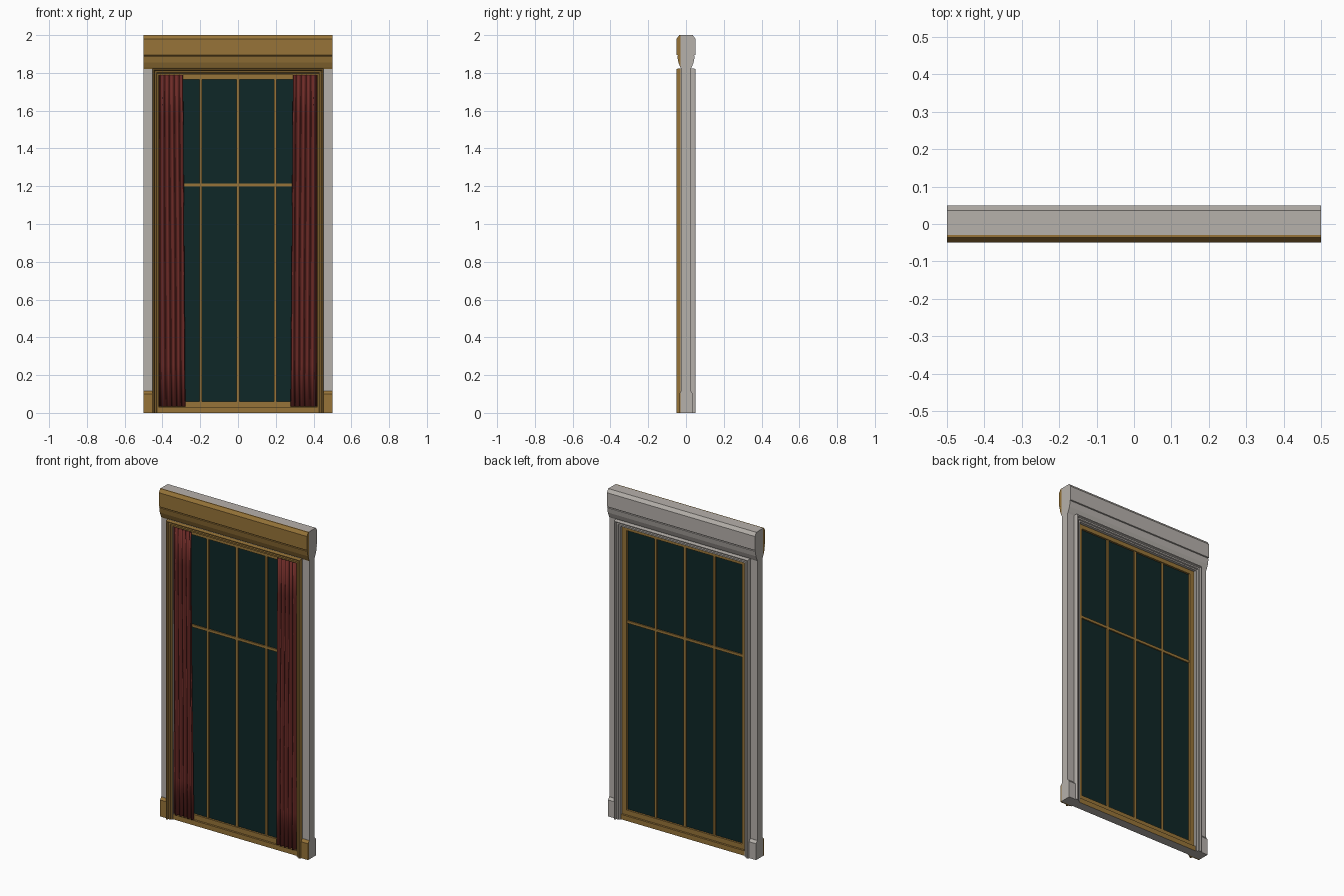
import bpy, bmesh, math
from mathutils import Vector

cube = bpy.data.objects.get("Cube")
if cube:
    bpy.data.objects.remove(cube, do_unlink=True)


def material(name, rgb):
    m = bpy.data.materials.new(name)
    m.use_nodes = True
    m.diffuse_color = (*rgb, 1)
    bsdf = next(n for n in m.node_tree.nodes if n.type == 'BSDF_PRINCIPLED')
    bsdf.inputs["Base Color"].default_value = (*rgb, 1)
    return m


WOOD = material("ochre wood", (0.31, 0.175, 0.04))
STONE = material("pale grey", (0.47, 0.44, 0.41))
GLASS = material("dark teal glass", (0.0045, 0.02, 0.02))
CLOTH = material("dark red cloth", (0.16, 0.025, 0.021))

SPLIT = -0.03  # everything in front of this depth is wood


def finish(name, bm, *mats):
    bmesh.ops.recalc_face_normals(bm, faces=bm.faces)
    me = bpy.data.meshes.new(name)
    bm.to_mesh(me)
    bm.free()
    for m in mats:
        me.materials.append(m)
    ob = bpy.data.objects.new(name, me)
    bpy.context.collection.objects.link(ob)
    return ob


def finish_two_tone(name, bm):
    """Wood on the front side, grey on the rest."""
    bmesh.ops.bisect_plane(bm, geom=bm.verts[:] + bm.edges[:] + bm.faces[:],
                           plane_co=(0, SPLIT, 0), plane_no=(0, 1, 0))
    bmesh.ops.recalc_face_normals(bm, faces=bm.faces)
    for f in bm.faces:
        y = f.calc_center_median().y
        front = y < SPLIT or (y < 0 and f.normal.y < -0.3)
        f.material_index = 0 if front else 1
    return finish(name, bm, WOOD, STONE)


def sweep(rings):
    """Join rings of points into a capped solid."""
    bm = bmesh.new()
    vs = [[bm.verts.new(p) for p in ring] for ring in rings]
    n = len(vs[0])
    for a, b in zip(vs, vs[1:]):
        for i in range(n):
            j = (i + 1) % n
            bm.faces.new((a[i], a[j], b[j], b[i]))
    bm.faces.new(vs[0])
    bm.faces.new(vs[-1])
    return bm


def box(name, x, y, z, mat):
    bm = sweep([[(px, y[0], z[0]), (px, y[1], z[0]), (px, y[1], z[1]), (px, y[0], z[1])]
                for px in x])
    return finish(name, bm, mat)


def mirrored(half):
    """Close a front half profile with its copy at the back."""
    return half + [(a, -y) for a, y in reversed(half)]


# Header: moulded profile of (height, depth) run across the full width
header = mirrored([(1.82, -0.025), (1.83, -0.03), (1.855, -0.04), (1.887, -0.046),
                   (1.889, -0.043), (1.893, -0.043), (1.895, -0.05),
                   (1.98, -0.05), (2.0, -0.036)])
finish_two_tone("header", sweep([[(x, y, z) for z, y in header] for x in (-0.5, 0.5)]))

# Casing: stepped moulding mitred around the opening, (outward offset, depth)
casing = mirrored([(0, -0.034), (0.008, -0.034), (0.011, -0.041), (0.02, -0.041),
                   (0.024, -0.05), (0.03, -0.05), (0.033, -0.044)])
IN_X, IN_Z = 0.42, 1.79
rings = [[(sx * (IN_X + d), y, IN_Z + d if top else 0) for d, y in casing]
         for sx, top in ((-1, 0), (-1, 1), (1, 1), (1, 0))]
finish_two_tone("casing", sweep(rings))

# Side posts and plinths
plinth = mirrored([(0, -0.038), (0.1, -0.038), (0.115, -0.026)])
for side, s in (("left", 1), ("right", -1)):
    box(side + "_post", (s * 0.44, s * 0.5), (-0.025, 0.025), (0, 1.83), STONE)
    finish_two_tone(side + "_plinth",
                    sweep([[(x, y, z) for z, y in plinth] for x in (s * 0.448, s * 0.5)]))

# Sill with a grey underside
sill = box("sill", (-0.43, 0.43), (-0.028, 0.028), (0, 0.03), WOOD)
sill.data.materials.append(STONE)
for p in sill.data.polygons:
    if p.normal.z < -0.5:
        p.material_index = 1

# Sash frame
for side, s in (("left", 1), ("right", -1)):
    box(side + "_sash_stile", (s * 0.39, s * 0.425), (-0.016, 0.016), (0.02, 1.8), WOOD)
box("sash_bottom_rail", (-0.39, 0.39), (-0.016, 0.016), (0.02, 0.06), WOOD)
box("sash_top_rail", (-0.39, 0.39), (-0.016, 0.016), (1.765, 1.8), WOOD)

# Glass and glazing bars
box("glass", (-0.4, 0.4), (-0.004, 0.004), (0.05, 1.775), GLASS)
for name, x in (("right", -0.197), ("middle", 0), ("left", 0.197)):
    box(name + "_glazing_bar", (x - 0.007, x + 0.007), (-0.012, 0.012), (0.055, 1.77), WOOD)
box("cross_glazing_bar", (-0.395, 0.395), (-0.011, 0.011), (1.198, 1.214), WOOD)


# Curtains: pleated sheets that widen slightly towards the floor
def curtain(name, s):
    folds, per_fold, rows = 5, 8, 8
    cols = folds * per_fold
    bm = bmesh.new()
    grid = []
    for r in range(rows + 1):
        t = r / rows
        width = 0.124 + 0.012 * t
        line = []
        for c in range(cols + 1):
            u = c / cols
            wave = math.sin(2 * math.pi * folds * u + 0.6 * math.sin(3 * t + 4 * u))
            line.append(bm.verts.new(Vector((s * (0.416 - width * u),
                                             -0.029 + 0.009 * wave,
                                             1.788 - 1.753 * t))))
        grid.append(line)
    for a, b in zip(grid, grid[1:]):
        for i in range(cols):
            bm.faces.new((a[i], a[i + 1], b[i + 1], b[i]))
    for f in bm.faces:
        f.smooth = True
    ob = finish(name, bm, CLOTH)
    mod = ob.modifiers.new("thickness", 'SOLIDIFY')
    mod.thickness = 0.003
    mod.offset = 0


curtain("left_curtain", 1)
curtain("right_curtain", -1)
